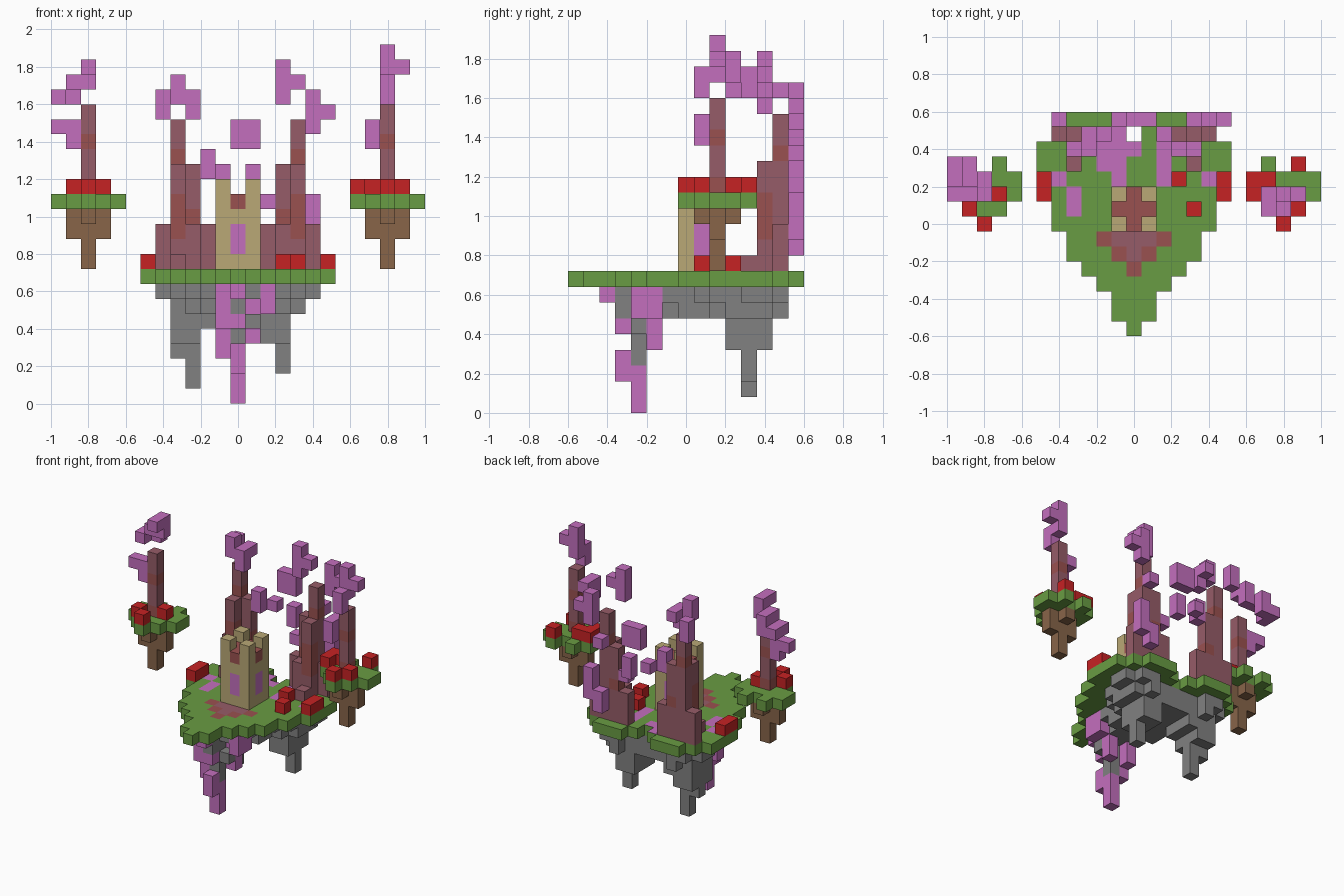
import bpy, bmesh
from mathutils import Vector

UNIT = 0.08
cube = bpy.data.objects.get("Cube")
if cube:
    bpy.data.objects.remove(cube)


def material(name, hexcode):
    """Flat material from a display colour."""
    srgb = [int(hexcode[i:i + 2], 16) / 255 for i in (0, 2, 4)]
    colour = [c / 12.92 if c < 0.04 else ((c + 0.055) / 1.055) ** 2.4 for c in srgb] + [1]
    mat = bpy.data.materials.new(name)
    mat.use_nodes = True
    mat.diffuse_color = colour
    mat.node_tree.nodes["Principled BSDF"].inputs["Base Color"].default_value = colour
    return mat


grass = material("grass green", "699C43")
stone = material("stone grey", "818181")
blossom = material("blossom purple", "C46FBE")
flower = material("flower red", "C62224")
sand = material("sandstone tan", "BAA976")
soil = material("soil brown", "886549")
bark = material("bark mauve", "965C68")
rust = material("rust brown", "9A5150")

STEPS = {"L": (-1, 0, 0), "R": (1, 0, 0), "F": (0, -1, 0),
         "B": (0, 1, 0), "D": (0, 0, -1), "U": (0, 0, 1)}


def shift(cell, step):
    return tuple(a + b for a, b in zip(cell, step))


def box(xs, ys, zs):
    """All cells in inclusive ranges; a plain number is a single layer."""
    spans = [(s, s) if isinstance(s, int) else s for s in (xs, ys, zs)]
    rx, ry, rz = [range(a, b + 1) for a, b in spans]
    return {(x, y, z) for x in rx for y in ry for z in rz}


def walk(start, moves=""):
    """Chain of cells following one-letter moves."""
    cells = [start]
    for move in moves:
        cells.append(shift(cells[-1], STEPS[move]))
    return set(cells)


def heart(cx, front, halves, lobes, z):
    """Heart-shaped layer: half widths from the tip back, then the two lobes."""
    cells = set()
    for y, half in enumerate(halves, front):
        cells |= box((cx - half, cx + half), y, z)
    for y, (inner, outer) in enumerate(lobes, front + len(halves)):
        cells |= box((cx + inner, cx + outer), y, z) | box((cx - outer, cx - inner), y, z)
    return cells


def build(name, cells, mat, paint=(), top_only=False):
    """Skin a set of cells; paint is a list of (material, cells)."""
    mesh = bpy.data.meshes.new(name)
    mesh.materials.append(mat)
    index = {}
    for slot, (extra, spots) in enumerate(paint, 1):
        mesh.materials.append(extra)
        index.update({spot: slot for spot in spots})
    bm = bmesh.new()
    for cell in sorted(cells):
        centre = Vector(cell) + Vector((0, 0, 0.5))
        for step in STEPS.values():
            if shift(cell, step) in cells:
                continue
            n = Vector(step)
            u = Vector((n.y, n.z, n.x))
            v = n.cross(u)
            corners = (u + v, v - u, -u - v, u - v)
            face = bm.faces.new([bm.verts.new((centre + (n + c) / 2) * UNIT) for c in corners])
            if n.z > 0 or not top_only:
                face.material_index = index.get(cell, 0)
    bmesh.ops.remove_doubles(bm, verts=bm.verts, dist=UNIT / 100)
    bm.to_mesh(mesh)
    bm.free()
    obj = bpy.data.objects.new(name, mesh)
    bpy.context.collection.objects.link(obj)


# Main heart-shaped lawn with painted path and petals
lawn = heart(0, -7, [0, 1, 1, 2, 3, 4, 4, 5, 5, 6, 6, 6, 6], [(1, 5), (2, 4)], 8)
path = box((-1, 1), -1, 8) | box(0, -2, 8)
path_edge = box((-2, 2), -1, 8) | box((-1, 1), -2, 8) | box(0, -3, 8)
petals = box(-4, (1, 2), 8) | walk((-2, 4, 8), "RF") | walk((2, 3, 8), "BB")
petals |= walk((-2, 5, 8), "RB") | {(0, 5, 8), (5, 3, 8), (-5, 3, 8)}
build("lawn", lawn, grass, [(rust, path_edge - path), (bark, path), (blossom, petals)], True)

# Hanging roots
roots = walk((0, -3, 0), "UUFU") | walk((-1, -3, 3), "UBUUU") | walk((1, -2, 4), "UURUFD")
roots |= walk((0, -5, 7)) | walk((0, -4, 5)) | walk((-1, -4, 5), "UU")
build("hanging_roots", roots, blossom)

# Rock underside, narrow in front and broad under the lobes
rock = heart(0, -4, [0, 1, 1, 2, 2, 3, 4, 4, 5, 5], [(3, 4)], 7)
rock |= heart(0, -4, [0, 0, 1, 1, 2, 2, 3, 4, 4, 4], [(3, 3)], 6)
rock |= box((-4, -2), (3, 5), 5) | box((-4, -3), (3, 5), 4) | box((-4, -3), 4, 3)
rock |= box(-3, 4, (1, 2))
rock |= box((2, 3), (3, 5), (4, 5)) | box(3, 4, (2, 3))
rock |= box(0, -3, (3, 5)) | box(1, -3, 5)
build("rock_underside", rock - roots, stone)

# Tower with windows, a cross-shaped roof and four corner merlons
tower = box((-1, 1), (0, 2), (9, 13))
tower |= {(x, y, 14) for x in (-1, 1) for y in (0, 2)}
windows = box(0, (0, 2), (10, 11)) | box((-1, 1), 1, (10, 11))
roof = box(0, (0, 2), 13) | box((-1, 1), 1, 13)
build("tower", tower, sand, [(blossom, windows), (rust, roof)])

# Pair of large stepped trunks
for side, label in ((-1, "right"), (1, "left")):
    trunk = box(4, 6, (9, 18)) | box(3, 6, (9, 15)) | box(4, 5, (9, 15))
    trunk |= box((2, 5), 6, (9, 11)) | box(3, 5, (9, 11)) | box(4, 4, 9)
    scars = box(4, 5, (11, 13)) | box(4, 6, 16) | box(3, 6, 12)
    trunk, scars = [{(side * x, y, z) for x, y, z in part} for part in (trunk, scars)]
    build(label + "_trunk", trunk, bark, [(rust, scars)])

# Blossom on the large trees and drifting behind them
build("right_tree_blossom", walk((-5, 7, 19), "U") | walk((-4, 5, 21), "DRBFD"), blossom)
build("left_tree_blossom", walk((6, 7, 19), "LDUU") | walk((3, 5, 20), "UUDR"), blossom)
drift = walk((4, 7, 10), "URUU") | walk((1, 7, 14), "U") | walk((0, 7, 17), "URD")
drift |= walk((-2, 6, 15), "U") | walk((-1, 7, 15)) | walk((2, 6, 13)) | walk((4, 7, 16))
build("drifting_blossom", drift, blossom)

# Red flowers on the lawn
flowers = box(-6, (2, 3), 9) | box(6, (2, 3), 9) | {(3, 3, 9), (4, 1, 9)}
build("lawn_flowers", flowers, flower)

# Two small floating islands, each with a slim tree
for cx, label in ((-10, "right"), (10, "left")):
    build(label + "_islet_lawn", heart(cx, 0, [0, 1, 2, 2], [(1, 1)], 13), grass)
    dirt = box((cx - 1, cx + 1), 2, (11, 12)) | box(cx, (1, 3), 12) | box(cx, 2, (9, 10))
    build(label + "_islet_soil", dirt, soil)
    scars = box(cx, 2, 17) | box(cx, 2, 14)
    build(label + "_islet_trunk", box(cx, 2, (14, 19)), bark, [(rust, scars)])

build("right_islet_flowers", {(-11, 1, 14), (-10, 0, 14), (-9, 2, 14)}, flower)
build("left_islet_flowers", walk((8, 2, 14), "BR") | walk((10, 0, 14))
      | walk((11, 1, 14)) | walk((11, 4, 14)), flower)
build("right_islet_blossom", walk((-11, 2, 17), "UL") | walk((-12, 3, 20), "BRUFRUF"), blossom)
build("left_islet_blossom", walk((10, 1, 20), "UBUUDR") | walk((9, 1, 17), "UB"), blossom)
